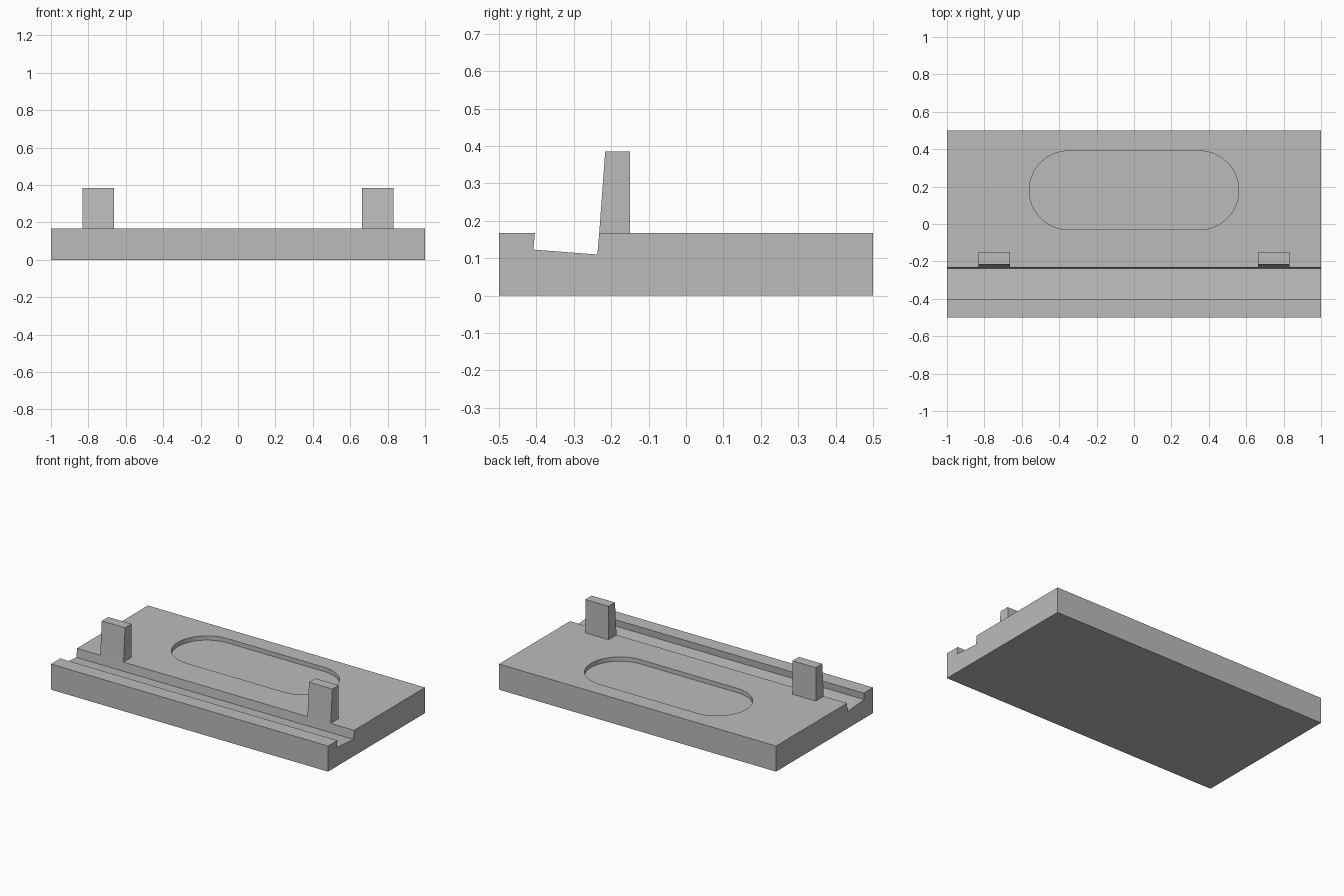
import bpy
import math

cube = bpy.data.objects.get("Cube")
if cube:
    bpy.data.objects.remove(cube, do_unlink=True)

GREY = (0.5, 0.5, 0.5, 1.0)
grey = bpy.data.materials.new("plain_grey")
grey.use_nodes = True
grey.diffuse_color = GREY
grey.node_tree.nodes["Principled BSDF"].inputs["Base Color"].default_value = GREY

TOP = 0.167        # deck height
WALL_Y = -0.232    # slot's rear wall at deck height


def prism(name, outline, place, start, end):
    """Extrude a counter-clockwise outline from start to end."""
    n = len(outline)
    verts = [place(u, v, w) for w in (start, end) for u, v in outline]
    faces = [tuple(reversed(range(n))), tuple(range(n, 2 * n))]
    faces += [(i, (i + 1) % n, n + (i + 1) % n, n + i) for i in range(n)]
    mesh = bpy.data.meshes.new(name)
    mesh.from_pydata(verts, [], faces)
    mesh.materials.append(grey)
    obj = bpy.data.objects.new(name, mesh)
    bpy.context.collection.objects.link(obj)
    return obj


def along_x(u, v, w):
    return (w, u, v)


def along_z(u, v, w):
    return (u, v, w)


# Base slab with the tilted slot across its front
base_profile = [(-0.5, 0), (0.5, 0), (0.5, TOP), (WALL_Y, TOP), (-0.237, 0.11),
                (-0.408, 0.123), (-0.404, TOP), (-0.5, TOP)]
base = prism("base", base_profile, along_x, -1, 1)

# Shallow rounded tray recess
RADIUS, HALF, CENTRE_Y, STEPS = 0.21, 0.35, 0.18, 32
stadium = []
for side, first in ((1, -math.pi / 2), (-1, math.pi / 2)):
    for i in range(STEPS + 1):
        a = first + math.pi * i / STEPS
        stadium.append((side * HALF + RADIUS * math.cos(a),
                        CENTRE_Y + RADIUS * math.sin(a)))
cutter = prism("recess_cutter", stadium, along_z, TOP - 0.028, TOP + 0.1)
cutter.hide_render = True

cut = base.modifiers.new("recess", "BOOLEAN")
cut.operation = "DIFFERENCE"
cut.solver = "EXACT"
cut.object = cutter
bpy.context.view_layer.objects.active = base
base.select_set(True)
bpy.ops.object.modifier_apply(modifier=cut.name)
bpy.data.objects.remove(cutter, do_unlink=True)
bpy.ops.object.shade_smooth_by_angle(angle=math.radians(30))

# Two back-rest posts continuing the slot's leaning wall
post_profile = [(WALL_Y, TOP), (-0.15, TOP), (-0.15, 0.385), (-0.216, 0.385)]
for name, x in (("right_post", -0.748), ("left_post", 0.748)):
    prism(name, post_profile, along_x, x - 0.084, x + 0.084)
